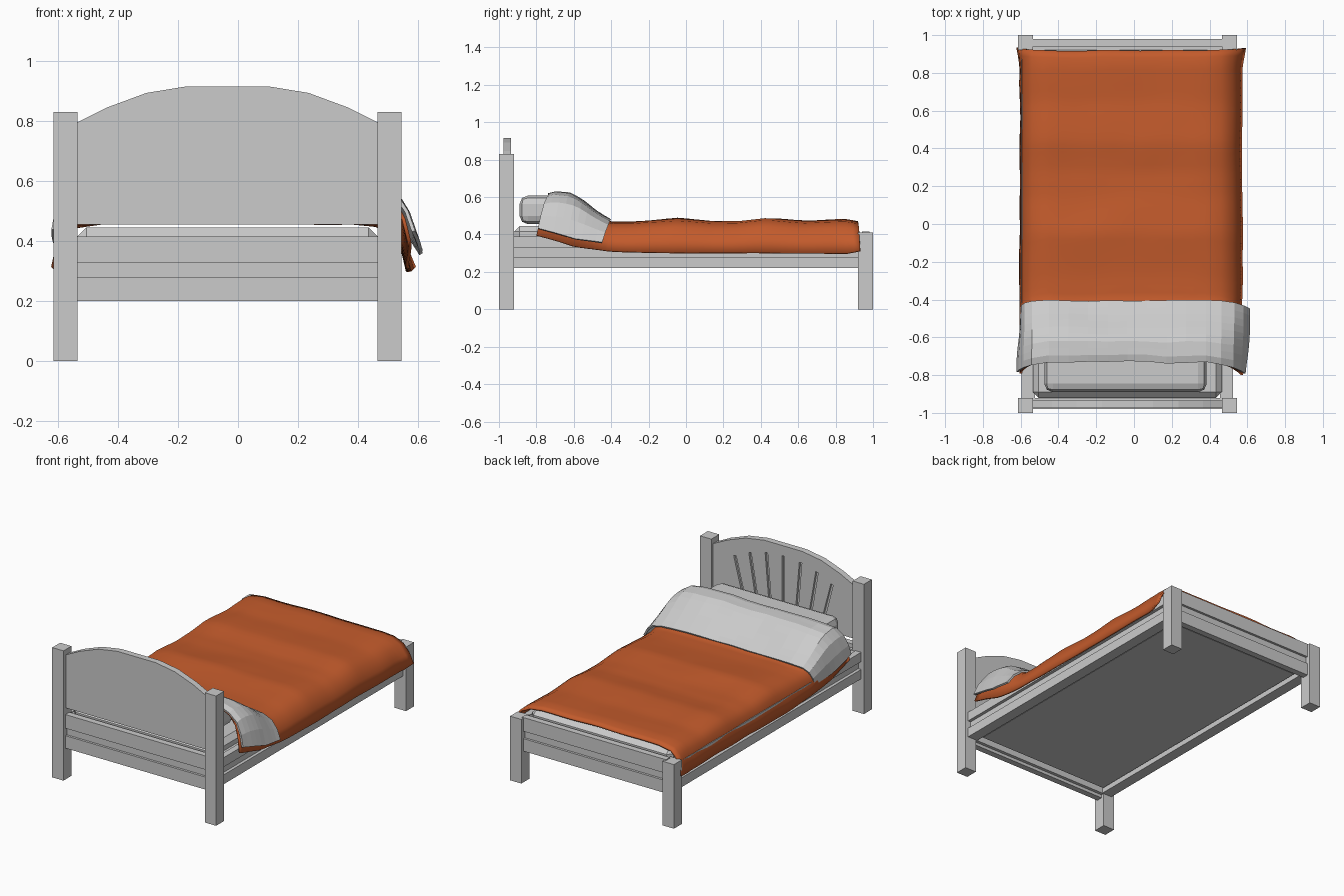
import bpy, bmesh, math
from mathutils import Vector, noise

if "Cube" in bpy.data.objects:
    bpy.data.objects.remove(bpy.data.objects["Cube"])

CX = -0.035  # centre line of the wooden frame


def mesh_object(name, verts, faces):
    me = bpy.data.meshes.new(name)
    me.from_pydata(verts, [], faces)
    ob = bpy.data.objects.new(name, me)
    bpy.context.collection.objects.link(ob)
    return ob


def box(name, x, y, z, bevel=0, segments=1):
    bm = bmesh.new()
    bmesh.ops.create_cube(bm, size=1)
    for v in bm.verts:
        v.co = [r[0] + (c + 0.5) * (r[1] - r[0]) for c, r in zip(v.co, (x, y, z))]
    if bevel:
        bmesh.ops.bevel(bm, geom=bm.edges[:], offset=bevel, segments=segments,
                        profile=0.5, affect='EDGES')
    me = bpy.data.meshes.new(name)
    bm.to_mesh(me)
    bm.free()
    ob = bpy.data.objects.new(name, me)
    bpy.context.collection.objects.link(ob)
    return ob


def lerp_table(table, t):
    if t <= table[0][0]:
        return table[0][1]
    for (a, va), (b, vb) in zip(table, table[1:]):
        if t <= b:
            return va + (vb - va) * (t - a) / (b - a)
    return table[-1][1]


# Posts and side rails, mirrored about the frame centre line
for side, s in (("left", -1), ("right", 1)):
    def span(a, b):
        return sorted((CX + s * a, CX + s * b))
    box(side + "_head_post", span(0.5, 0.58), (-1, -0.92), (0, 0.83))
    box(side + "_foot_post", span(0.5, 0.58), (0.92, 1), (0, 0.41))
    box(side + "_upper_side_rail", span(0.52, 0.56), (-0.93, 0.93), (0.33, 0.39))
    box(side + "_lower_side_rail", span(0.52, 0.56), (-0.93, 0.93), (0.22, 0.28))
    box(side + "_side_panel", span(0.49, 0.54), (-0.93, 0.93), (0.22, 0.385))

# Rails at both ends
for end, s in (("head", -1), ("foot", 1)):
    def span_y(a, b):
        return sorted((s * a, s * b))
    w = (CX - 0.51, CX + 0.51)
    box(end + "_upper_rail", w, span_y(0.94, 0.98), (0.327, 0.415))
    box(end + "_lower_rail", w, span_y(0.94, 0.98), (0.20, 0.28))
    box(end + "_panel", w, span_y(0.92, 0.965), (0.22, 0.39))

# Arched headboard
arch = [(0.5, 0.795), (0.40, 0.845), (0.27, 0.893), (0.135, 0.915)]
outline = ([(-0.5, 0.455), (0.5, 0.455)] + arch + [(-x, z) for x, z in reversed(arch)])
n = len(outline)
verts = [(CX + x, y, z) for y in (-0.975, -0.935) for x, z in outline]
faces = [tuple(range(n)), tuple(range(2 * n - 1, n - 1, -1))]
faces += [((i + 1) % n, i, n + i, n + (i + 1) % n) for i in range(n)]
headboard = mesh_object("headboard", verts, faces)

# Fanned grooves on the inner face of the headboard
for k in range(-3, 4):
    x = k * 0.115
    groove = box("groove_cutter", (-0.009, 0.009), (-0.012, 0.02), (0, 0.35 - 0.009 * k * k))
    groove.location = (CX + x * 0.8, -0.937, 0.50)
    groove.rotation_euler.y = k * 0.085
    groove.hide_render = True
    groove.hide_viewport = True
    cut = headboard.modifiers.new("groove", 'BOOLEAN')
    cut.object = groove
    cut.operation = 'DIFFERENCE'
    cut.solver = 'EXACT'

# Mattress and pillow
box("mattress", (CX - 0.5, CX + 0.5), (-0.92, 0.92), (0.235, 0.445), 0.03)
box("pillow", (-0.475, 0.385), (-0.89, -0.57), (0.455, 0.608), 0.045, 2)

# Bedding: height of the top and of the hanging hem along the bed, and drop across it
TOP = [(-0.8, 0.585), (-0.74, 0.60), (-0.71, 0.615), (-0.62, 0.608), (-0.57, 0.58),
       (-0.48, 0.51), (-0.41, 0.465), (-0.28, 0.465), (-0.05, 0.485), (0.15, 0.466),
       (0.28, 0.466), (0.43, 0.484), (0.65, 0.47), (0.85, 0.479), (0.93, 0.465)]
HEM = [(-0.8, 0.395), (-0.7, 0.365), (-0.6, 0.335), (-0.4, 0.31), (-0.2, 0.302),
       (0.85, 0.30), (0.93, 0.315)]
DROP = [(-0.605, 1), (-0.6, 0.65), (-0.58, 0.3), (-0.54, 0.08), (-0.45, 0), (0.38, 0),
        (0.46, 0.06), (0.52, 0.25), (0.555, 0.6), (0.572, 1)]


def across(count):
    mid = [-0.45 + 0.83 * i / count for i in range(1, count)]
    return sorted([(x, d) for x, d in DROP] + [(x, 0) for x in mid])


def cloth(name, y0, y1, rows, cols, lift, wrinkle, head_sag, foot_sag, flare, hem_lift):
    section = across(cols)
    verts = []
    for j in range(rows + 1):
        t = j / rows
        for x, d in section:
            y = y0 - head_sag * d ** 0.5 + t * (y1 - y0 + head_sag * d ** 0.5 - foot_sag * d)
            top, hem = lerp_table(TOP, y), lerp_table(HEM, y) + hem_lift
            z = top + lift + (hem - top - lift) * d
            wob = noise.noise_vector(Vector((x * 5, y * 5, 3 + lift * 50)))
            side = 1 if x > 0 else -1
            verts.append((x + side * d * (lift + flare(t, x)) + wob.x * wrinkle * d,
                          y + wob.y * wrinkle, z + wob.z * wrinkle * 0.6))
    c = len(section)
    faces = [(j * c + i, j * c + i + 1, (j + 1) * c + i + 1, (j + 1) * c + i)
             for j in range(rows) for i in range(c - 1)]
    ob = mesh_object(name, verts, faces)
    thick = ob.modifiers.new("thickness", 'SOLIDIFY')
    thick.thickness = 0.012
    thick.offset = -1
    return ob


# Blanket with a slight flare at the foot corners
blanket = cloth("blanket", -0.725, 0.92, 46, 12, 0.002, 0.008, 0.07, -0.01,
                lambda t, x: 0.02 * max(0, (t - 0.94) / 0.06), 0)
blanket.data.shade_smooth()
orange = bpy.data.materials.new("blanket_orange")
orange.diffuse_color = (0.55, 0.105, 0.025, 1)
orange.use_nodes = True
orange.node_tree.nodes["Principled BSDF"].inputs["Base Color"].default_value = orange.diffuse_color
blanket.data.materials.append(orange)

# Turned-back sheet over the pillow end
cloth("folded_sheet", -0.73, -0.405, 9, 8, 0.016, 0.014, 0.06, 0.04,
      lambda t, x: 0.035 * t if x > 0 else -0.02 * t, 0.042)
